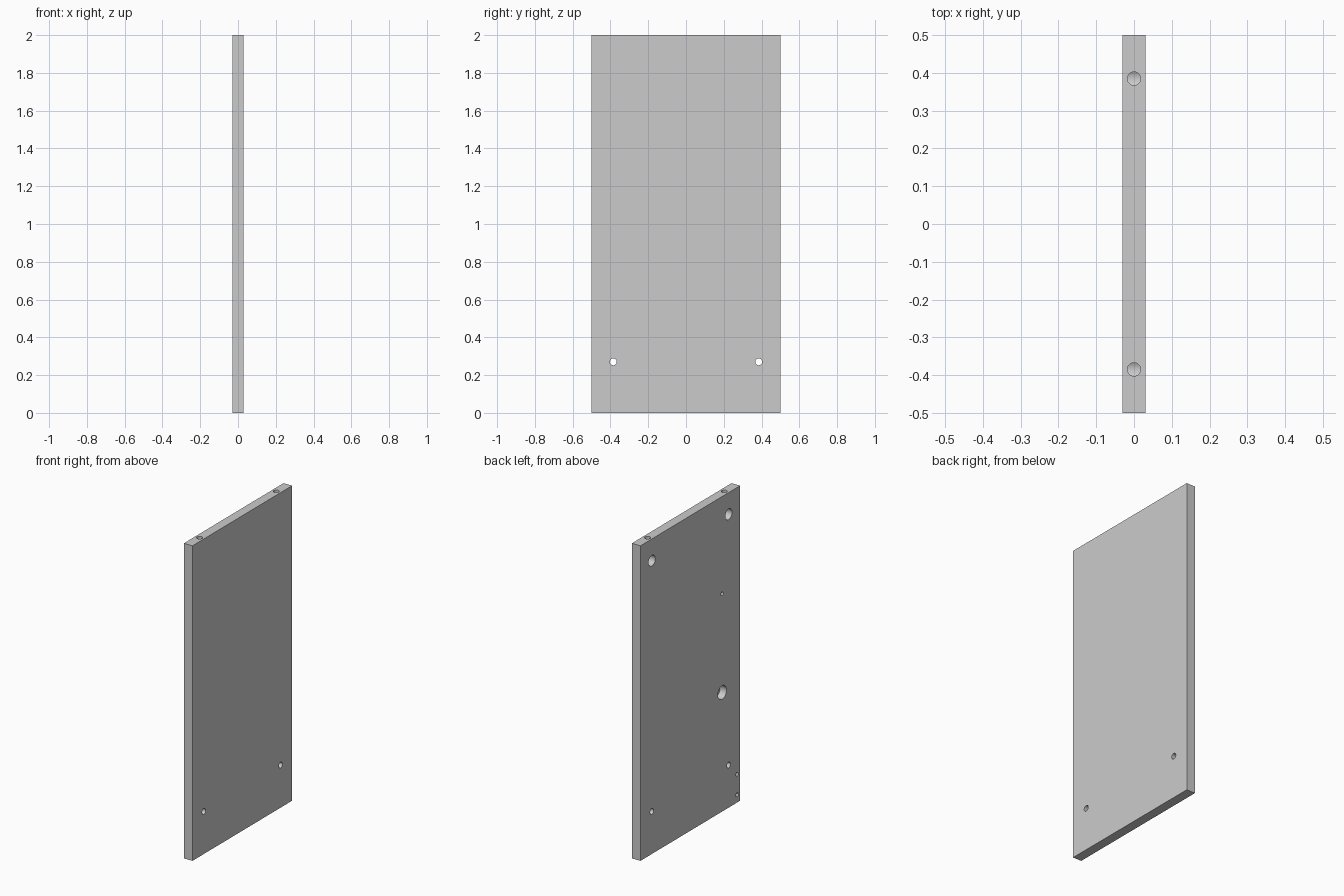
import bpy
from math import pi

if "Cube" in bpy.data.objects:
    bpy.data.objects.remove(bpy.data.objects["Cube"])

T = 0.06  # panel thickness

# Side panel board
bpy.ops.mesh.primitive_cube_add(size=1, location=(0, 0, 1))
panel = bpy.context.object
panel.name = "side_panel"
panel.scale = (T, 1, 2)
bpy.ops.object.transform_apply(location=True, rotation=True, scale=True)

cutters = []


def drill(name, radius, depth, loc, rot):
    """Subtract a cylinder from the panel."""
    bpy.ops.mesh.primitive_cylinder_add(vertices=48, radius=radius, depth=depth,
                                        location=loc, rotation=rot)
    cutter = bpy.context.object
    cutter.name = name
    cutter.hide_render = True
    mod = panel.modifiers.new(name, 'BOOLEAN')
    mod.operation = 'DIFFERENCE'
    mod.solver = 'EXACT'
    mod.object = cutter
    cutters.append(cutter)


def drill_face(name, y, z, radius, depth):
    """Drill from the -x face inwards, starting outside the board."""
    extra = 0.02
    x = -T / 2 + (depth - extra) / 2
    drill(name, radius, depth + extra, (x, y, z), (0, pi / 2, 0))


# Paired fittings: through bolt, cam pocket, and edge bore meeting the pocket
for y in (-0.385, 0.385):
    drill_face("bolt_hole", y, 0.27, 0.018, 0.1)
    drill_face("cam_pocket", y, 1.862, 0.034, 0.05)
    drill("edge_bore", 0.0175, 0.19, (0, y, 1.955), (0, 0, 0))

# Blind holes on the inner face
drill_face("pivot_pocket", -0.32, 0.756, 0.043, 0.045)
drill_face("stop_hole", -0.32, 1.383, 0.0115, 0.04)
for z in (0.05, 0.18):
    drill_face("hinge_screw_hole", -0.47, z, 0.0115, 0.04)

# Apply the cuts and remove the helpers
bpy.ops.object.select_all(action='DESELECT')
panel.select_set(True)
bpy.context.view_layer.objects.active = panel
for mod in list(panel.modifiers):
    bpy.ops.object.modifier_apply(modifier=mod.name)
for cutter in cutters:
    bpy.data.objects.remove(cutter, do_unlink=True)

# Smooth bores, sharp edges
bpy.ops.object.shade_smooth_by_angle(angle=pi / 6)
